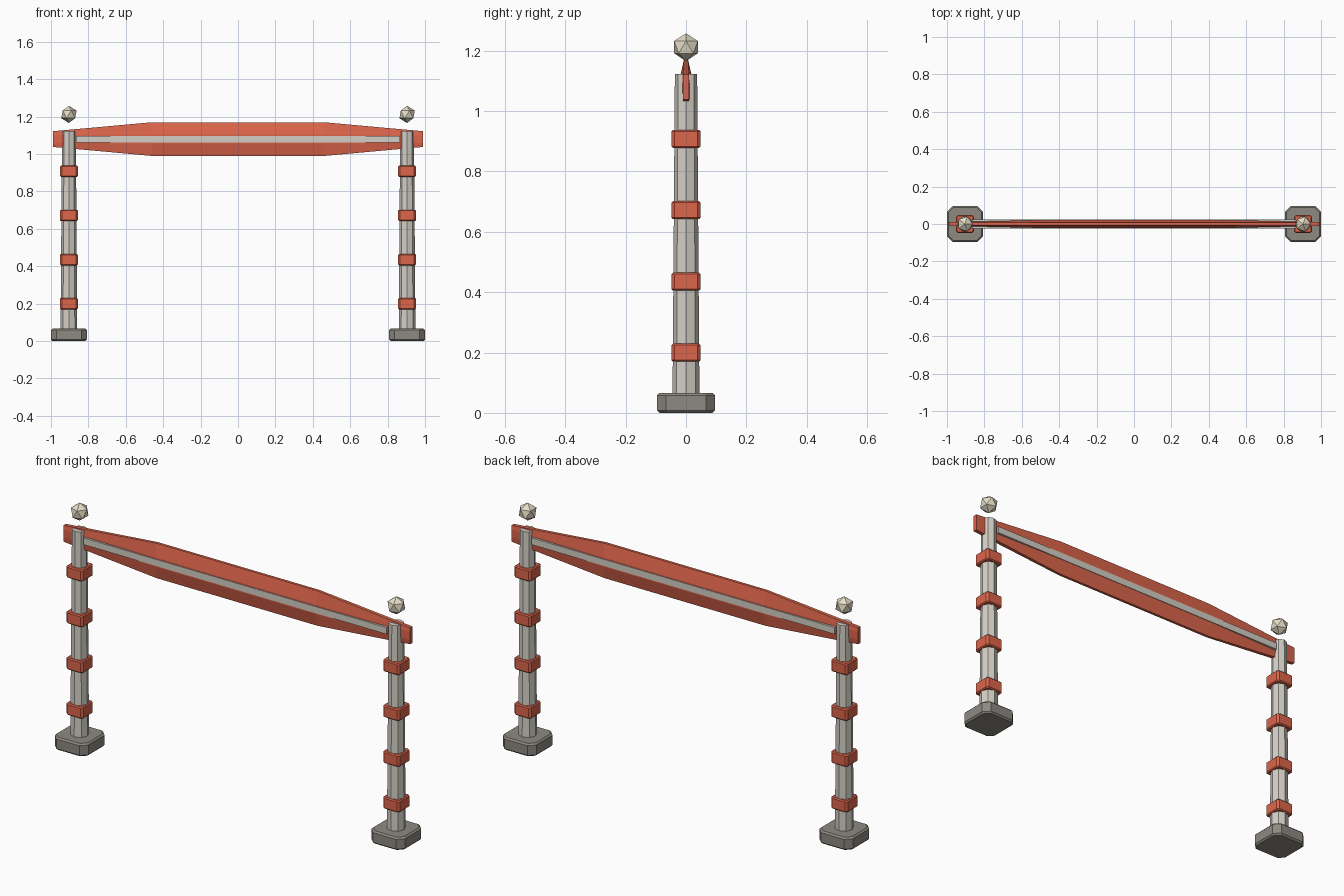
import bpy, bmesh
from math import pi
from mathutils import Matrix

if "Cube" in bpy.data.objects:
    bpy.data.objects.remove(bpy.data.objects["Cube"])


def material(name, rgb):
    m = bpy.data.materials.new(name)
    m.diffuse_color = (*rgb, 1)
    m.use_nodes = True
    m.node_tree.nodes["Principled BSDF"].inputs["Base Color"].default_value = m.diffuse_color
    return m


RED = material("red_paint", (0.72, 0.13, 0.07))
PALE = material("pale_wood", (0.66, 0.63, 0.57))
STONE = material("dark_stone", (0.27, 0.25, 0.22))
CREAM = material("cream", (0.78, 0.72, 0.56))


def finish(name, bm, mat, loc=(0, 0, 0)):
    bmesh.ops.recalc_face_normals(bm, faces=bm.faces)
    me = bpy.data.meshes.new(name)
    bm.to_mesh(me)
    bm.free()
    me.materials.append(mat)
    ob = bpy.data.objects.new(name, me)
    ob.location = loc
    bpy.context.collection.objects.link(ob)
    return ob


def box(name, size, loc, mat, corner=0.0, rim=0.0):
    """Box with chamfered upright edges, then chamfered top and bottom rims."""
    bm = bmesh.new()
    bmesh.ops.create_cube(bm, size=1, matrix=Matrix.Diagonal((*size, 1)))
    if corner:
        up = [e for e in bm.edges
              if abs(e.verts[0].co.z - e.verts[1].co.z) > size[2] * 0.9]
        bmesh.ops.bevel(bm, geom=up, offset=corner, segments=1, affect='EDGES')
    if rim:
        flat = [e for e in bm.edges
                if abs(e.verts[0].co.z - e.verts[1].co.z) < 1e-5]
        bmesh.ops.bevel(bm, geom=flat, offset=rim, segments=1, affect='EDGES')
    return finish(name, bm, mat, loc)


for side, x in (("left", -0.904), ("right", 0.904)):
    # Stone foot
    box(side + "_foot", (0.192, 0.192, 0.066), (x, 0, 0.033), STONE, 0.03, 0.008)

    # Tapered octagonal post
    bm = bmesh.new()
    bmesh.ops.create_cone(bm, cap_ends=True, segments=8, radius1=0.045,
                          radius2=0.037, depth=1.12)
    finish(side + "_post", bm, PALE, (x, 0, 0.563))

    # Red bands
    for i, z in enumerate((0.2, 0.435, 0.672, 0.908)):
        box(f"{side}_band_{i + 1}", (0.096, 0.096, 0.06), (x, 0, z), RED, 0.01, 0.005)

    # Faceted ball above the post
    bm = bmesh.new()
    bmesh.ops.create_icosphere(bm, subdivisions=1, radius=0.046)
    finish(side + "_ball", bm, CREAM, (x, 0, 1.212))

# Crossbeam: hexagon-like section lofted along x, thin at the ends
mid = [(0.007, 0.09), (0.022, 0.024), (0.022, -0.024), (0.007, -0.09)]
end = [(0.01, 0.042), (0.01, 0.02), (0.01, -0.02), (0.01, -0.042)]
bm = bmesh.new()
rings = []
for x, half in ((-0.99, end), (-0.46, mid), (0.46, mid), (0.99, end)):
    loop = half + [(-y, z) for y, z in reversed(half)]
    rings.append([bm.verts.new((x, y, z)) for y, z in loop])
for a, b in zip(rings, rings[1:]):
    for i in range(8):
        j = (i + 1) % 8
        bm.faces.new((a[i], a[j], b[j], b[i]))
bm.faces.new(rings[0])
bm.faces.new(rings[-1])
finish("crossbeam", bm, RED, (0, 0, 1.08))

# Pale strip running along both faces of the beam
box("beam_strip", (1.73, 0.05, 0.034), (0, 0, 1.079), PALE)
